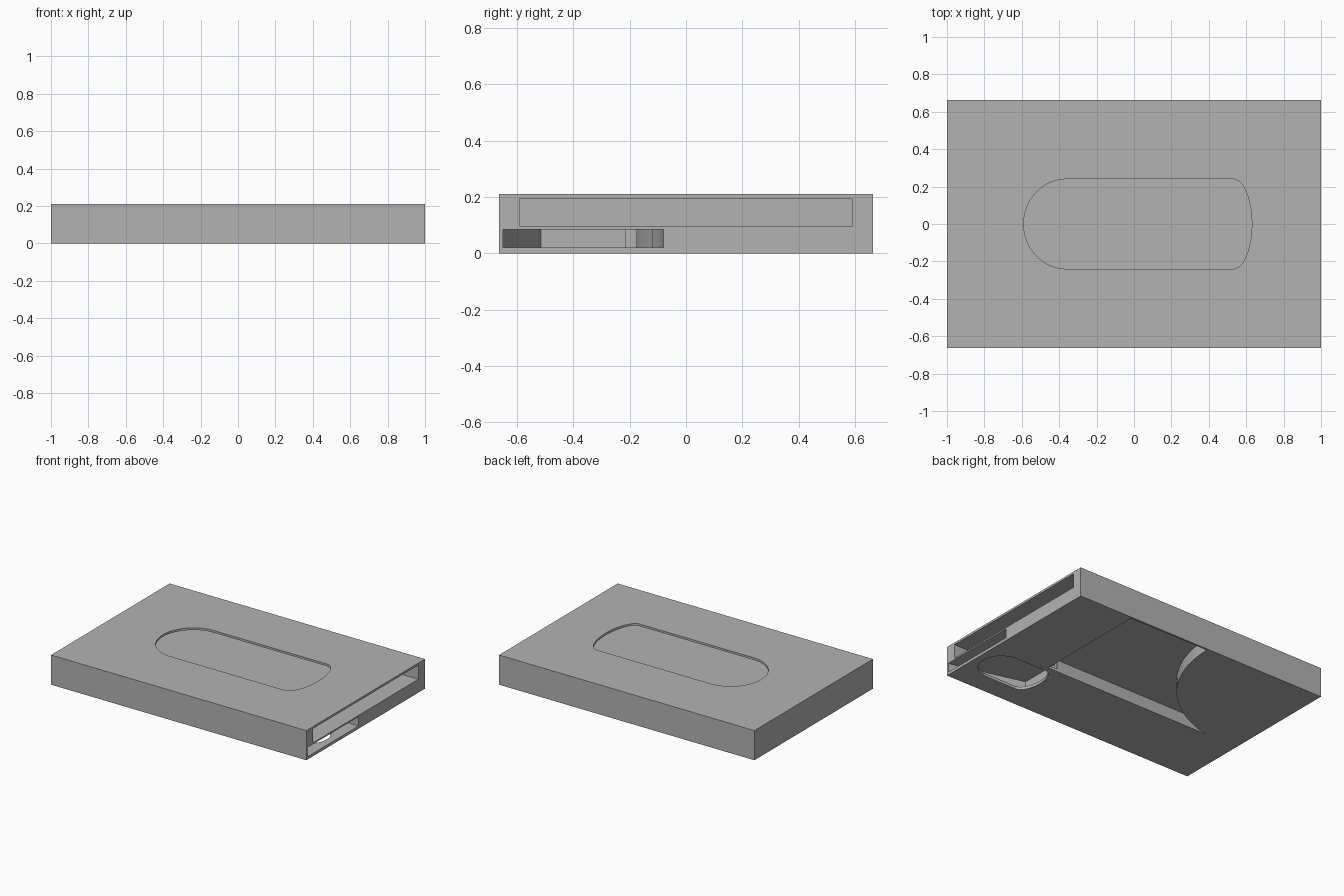
import bpy, bmesh
from math import cos, sin, pi

start = bpy.data.objects.get("Cube")
if start:
    bpy.data.objects.remove(start, do_unlink=True)

grey = bpy.data.materials.new("plain_grey")
grey.use_nodes = True
grey.diffuse_color = (0.45, 0.45, 0.45, 1)
grey.node_tree.nodes["Principled BSDF"].inputs["Base Color"].default_value = (0.45, 0.45, 0.45, 1)


def prism(name, outline, low, high):
    """Extrude a plan outline between two heights."""
    bm = bmesh.new()
    base = bm.faces.new([bm.verts.new((x, y, low)) for x, y in outline])
    top = bmesh.ops.extrude_face_region(bm, geom=[base])["geom"]
    bmesh.ops.translate(bm, vec=(0, 0, high - low),
                        verts=[v for v in top if isinstance(v, bmesh.types.BMVert)])
    bmesh.ops.recalc_face_normals(bm, faces=bm.faces)
    mesh = bpy.data.meshes.new(name)
    bm.to_mesh(mesh)
    bm.free()
    mesh.materials.append(grey)
    obj = bpy.data.objects.new(name, mesh)
    bpy.context.collection.objects.link(obj)
    return obj


def rect(x0, x1, y0, y1):
    return [(x0, y0), (x1, y0), (x1, y1), (x0, y1)]


def arc(cx, cy, rx, ry, a0, a1, steps=32):
    angles = [a0 + (a1 - a0) * i / steps for i in range(steps + 1)]
    return [(cx + rx * cos(a), cy + ry * sin(a)) for a in angles]


def oblong(x0, x1, cy, half, left, right):
    """Slot outline with an elliptical bulge at each end."""
    return (arc(x1 - right, cy, right, half, -pi / 2, pi / 2)
            + arc(x0 + left, cy, left, half, pi / 2, 3 * pi / 2))


# Main block
body = prism("holder_body", rect(-1, 1, -0.663, 0.663), 0, 0.21)

cutters = [
    # Wide card slot, open on the right side
    prism("card_slot", rect(-0.93, 1.1, -0.59, 0.59), 0.095, 0.195),
    # Thumb window through the lid
    prism("thumb_window", oblong(-0.59, 0.63, 0, 0.24, 0.23, 0.10), 0.15, 0.3),
    # Tapered small pocket, open on the right side
    prism("small_pocket",
          [(1.1, -0.65), (0.98, -0.65), (0.47, -0.515), (0.47, -0.215)]
          + arc(0.80, -0.215, 0.32, 0.135, pi, pi / 2, 16) + [(1.1, -0.08)],
          0.02, 0.085),
    # Finger hole under the small pocket
    prism("finger_hole", oblong(0.48, 0.95, -0.363, 0.15, 0.08, 0.16), -0.1, 0.03),
    # Underside recess with one curved end
    prism("under_recess",
          [(0.57, 0.65), (0.57, -0.173)]
          + arc(-0.91, 0.66, 0.85, 0.85, -1.385, -0.012), -0.1, 0.085),
]

# Carve every opening, then drop the cutters
for cutter in cutters:
    mod = body.modifiers.new(cutter.name, "BOOLEAN")
    mod.operation = "DIFFERENCE"
    mod.solver = "EXACT"
    mod.object = cutter
carved = bpy.data.meshes.new_from_object(
    body.evaluated_get(bpy.context.evaluated_depsgraph_get()))
body.modifiers.clear()
body.data = carved
for cutter in cutters:
    bpy.data.objects.remove(cutter, do_unlink=True)

# Smooth the curved walls and keep the edges crisp
bpy.context.view_layer.objects.active = body
body.select_set(True)
bpy.ops.object.shade_smooth_by_angle(angle=0.5)
